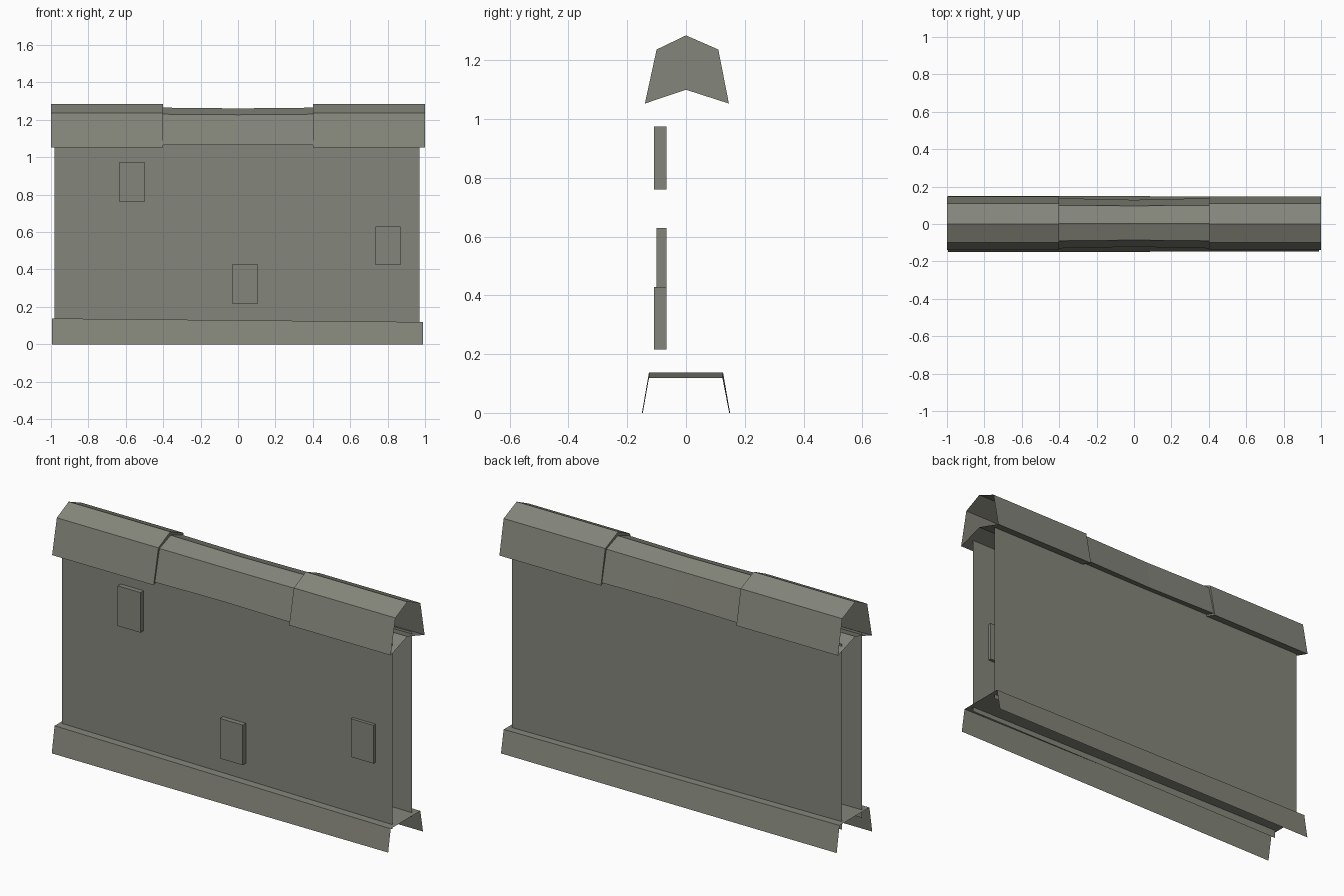
import bpy, bmesh
from mathutils import Matrix

if "Cube" in bpy.data.objects:
    bpy.data.objects.remove(bpy.data.objects["Cube"])

stone = bpy.data.materials.new("grey_stone")
stone.diffuse_color = (0.23, 0.235, 0.195, 1)
stone.use_nodes = True
stone.node_tree.nodes["Principled BSDF"].inputs["Base Color"].default_value = stone.diffuse_color


def finish(bm, name):
    me = bpy.data.meshes.new(name)
    bm.to_mesh(me)
    bm.free()
    me.materials.append(stone)
    ob = bpy.data.objects.new(name, me)
    bpy.context.collection.objects.link(ob)
    return ob


def loft(name, stations, closed=False, cap_start=False, cap_end=False):
    """Skin (x, [(y, z), ...]) sections; profiles run clockwise seen from +x."""
    bm = bmesh.new()
    rings = [[bm.verts.new((x, y, z)) for y, z in prof] for x, prof in stations]
    n = len(rings[0])
    for a, b in zip(rings, rings[1:]):
        for i in range(n if closed else n - 1):
            j = (i + 1) % n
            bm.faces.new((a[i], b[i], b[j], a[j]))
    if cap_start:
        bm.faces.new(rings[0])
    if cap_end:
        bm.faces.new(rings[-1][::-1])
    return finish(bm, name)


# Coping: two end pieces, open outwards and closed at the inner joint
coping = [(-0.14, 1.053), (-0.1, 1.237), (0, 1.285), (0.11, 1.237), (0.146, 1.053), (0, 1.10)]
loft("coping_left", [(-1, coping), (-0.4, coping)], closed=True, cap_end=True)
loft("coping_right", [(0.4, coping), (1, coping)], closed=True, cap_start=True)

# Middle coping, slightly lower and pinched at its centre
mid = [(-0.13, 1.065), (-0.09, 1.23), (0.003, 1.265), (0.1, 1.23), (0.138, 1.065), (0, 1.11)]
pinch = [(-0.122, 1.065), (-0.086, 1.227), (0.003, 1.261), (0.097, 1.227), (0.129, 1.065), (0, 1.11)]
loft("coping_middle", [(-0.4, mid), (0, pinch), (0.4, mid)], closed=True)

# Base skirt, top sloping gently down to the right
loft("base_skirt", [
    (-0.995, [(-0.15, 0), (-0.126, 0.138), (0.126, 0.138), (0.15, 0)]),
    (0.99, [(-0.147, 0), (-0.126, 0.119), (0.124, 0.119), (0.147, 0)])])

# Wall faces: single sheets front and back
loft("wall_front", [(-0.98, [(-0.083, 0.095), (-0.083, 1.085)]),
                    (0.97, [(-0.083, 0.095), (-0.083, 1.085)])])
loft("wall_back", [(-0.98, [(0.083, 1.085), (0.083, 0.095)]),
                   (0.97, [(0.083, 1.085), (0.083, 0.095)])])

# Protruding stone blocks on the front
for k, (x, z, h, front) in enumerate([(-0.567, 0.868, 0.214, -0.109),
                                      (0.037, 0.322, 0.214, -0.109),
                                      (0.803, 0.527, 0.204, -0.1)]):
    bm = bmesh.new()
    bmesh.ops.create_cube(bm, size=1, matrix=Matrix.Translation((x, (front - 0.067) / 2, z))
                          @ Matrix.Diagonal((0.134, -0.067 - front, h, 1)))
    finish(bm, f"stone_block_{k + 1}")
